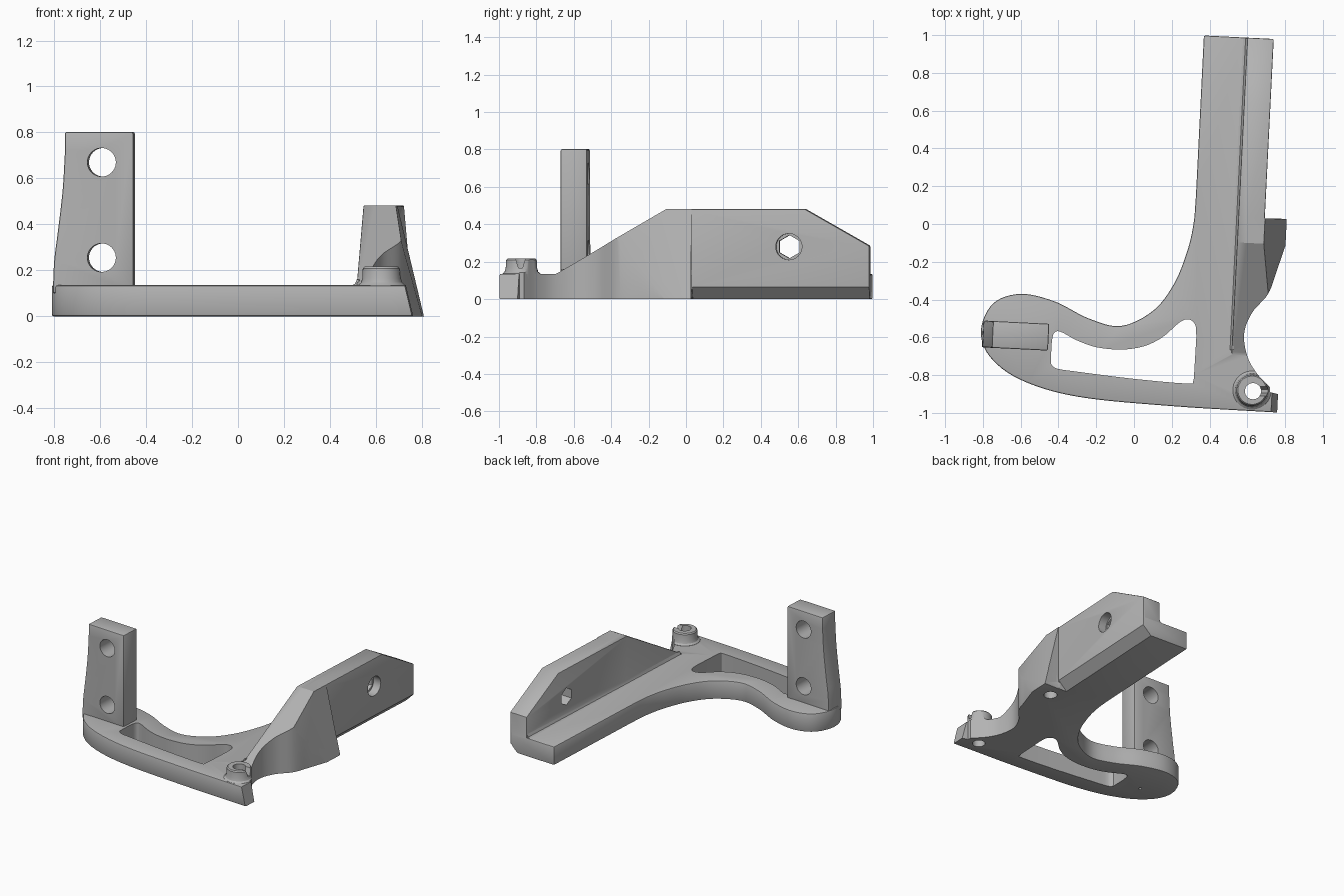
import bpy, bmesh, math
from mathutils import Matrix, Vector

old = bpy.data.objects.get("Cube")
if old:
    bpy.data.objects.remove(old)

TILT = Matrix.Rotation(-0.05, 4, 'Z')   # the rail and post lean slightly off axis
PLATE_TOP = 0.135

grey = bpy.data.materials.new("plain grey")
grey.use_nodes = True
grey.diffuse_color = (0.45, 0.45, 0.45, 1)
grey.node_tree.nodes["Principled BSDF"].inputs["Base Color"].default_value = grey.diffuse_color


def finish(name, bm, matrix=Matrix()):
    bmesh.ops.recalc_face_normals(bm, faces=bm.faces)
    bm.transform(matrix)
    mesh = bpy.data.meshes.new(name)
    bm.to_mesh(mesh)
    bm.free()
    mesh.materials.append(grey)
    ob = bpy.data.objects.new(name, mesh)
    bpy.context.collection.objects.link(ob)
    return ob


def prism(name, pts, axis, lo, hi, matrix=Matrix()):
    """Extrude a closed 2D profile from lo to hi along the named axis."""
    place = {'X': lambda a, b, c: (c, a, b),
             'Y': lambda a, b, c: (a, c, b),
             'Z': lambda a, b, c: (a, b, c)}[axis]
    bm = bmesh.new()
    face = bm.faces.new([bm.verts.new(place(a, b, lo)) for a, b in pts])
    out = bmesh.ops.extrude_face_region(bm, geom=[face])
    verts = [g for g in out["geom"] if isinstance(g, bmesh.types.BMVert)]
    bmesh.ops.translate(bm, verts=verts, vec=Vector(place(0, 0, hi - lo)))
    return finish(name, bm, matrix)


def disc(x, y, r, sides=40, start=0.0):
    return [(x + r * math.cos(start + i * math.tau / sides),
             y + r * math.sin(start + i * math.tau / sides)) for i in range(sides)]


def smooth(pts, steps=6):
    """Run an open smooth curve through the points."""
    p = [Vector(q) for q in pts]
    p = [2 * p[0] - p[1]] + p + [2 * p[-1] - p[-2]]
    out = []
    for a, b, c, d in zip(p, p[1:], p[2:], p[3:]):
        for i in range(steps):
            t = i / steps
            out.append(tuple(0.5 * (2 * b + (c - a) * t + (2 * a - 5 * b + 4 * c - d) * t * t
                                    + (3 * b - a - 3 * c + d) * t ** 3)))
    return out + [tuple(p[-2])]


def apply(ob, mod):
    bpy.context.view_layer.objects.active = ob
    bpy.ops.object.modifier_apply(modifier=mod.name)


def combine(ob, other, operation='DIFFERENCE', keep=False):
    mod = ob.modifiers.new("join", 'BOOLEAN')
    mod.operation, mod.object, mod.solver = operation, other, 'EXACT'
    apply(ob, mod)
    if not keep:
        bpy.data.objects.remove(other)


def soften(ob, width):
    mod = ob.modifiers.new("edge", 'BEVEL')
    mod.width, mod.segments, mod.limit_method = width, 2, 'ANGLE'
    mod.angle_limit = math.radians(40)
    apply(ob, mod)


# base plate: rail foot, curved arm and rounded end
outline = [(0.685, 0.03), (0.731, 0.98), (0.37, 0.998)]
outline += smooth([(0.328, 0.15), (0.315, 0), (0.28, -0.15), (0.21, -0.32), (0.1, -0.46), (-0.07, -0.54),
                   (-0.24, -0.5), (-0.42, -0.41), (-0.6, -0.37), (-0.745, -0.42), (-0.81, -0.56),
                   (-0.765, -0.7), (-0.6, -0.825), (-0.3, -0.914), (0.2, -0.964), (0.76, -0.998)])
outline += [(0.9, -1.0), (0.9, 0.025)]
body = prism("bracket_body", outline, 'Z', 0, PLATE_TOP)
soften(body, 0.008)

# opening in the arm
window = smooth([(-0.437, -0.64), (-0.425, -0.58), (-0.39, -0.57), (-0.3, -0.617), (-0.2, -0.652),
                 (-0.07, -0.665), (0.05, -0.648), (0.15, -0.6), (0.24, -0.522), (0.29, -0.505),
                 (0.325, -0.535), (0.33, -0.6)], 4)
window += smooth([(0.318, -0.8), (0.312, -0.835), (0.28, -0.845), (0, -0.82), (-0.3, -0.782),
                  (-0.41, -0.765), (-0.44, -0.74)], 3)
combine(body, prism("window_cut", window, 'Z', -0.1, 0.3))

# upright wall with sloped ends, and the wider buttress at its front
wall = prism("wall", [(-0.69, 0.05), (-0.69, 0.12), (-0.65, 0.143), (-0.07, 0.482), (0.67, 0.482),
                      (1.015, 0.285), (1.015, 0.05)], 'X', 0.55, 0.69, TILT)
soften(wall, 0.006)
combine(body, wall, 'UNION')
buttress = prism("buttress", [(-0.68, 0.05), (-0.68, 0.125), (-0.65, 0.143), (-0.07, 0.482),
                              (0.065, 0.482), (0.065, 0.05)], 'X', 0.6, 0.86, TILT)
combine(body, buttress, 'UNION')
fillet = prism("fillet", [(0.56, 0.12), (0.528, 0.12), (0.528, 0.135), (0.541, 0.141),
                          (0.55, 0.16), (0.56, 0.16)], 'Y', -0.64, 1.01, TILT)
combine(body, fillet, 'UNION')

# leaning outer face, scooped side and chamfer under the rail
slant = prism("slant_cut", [(0.809, -0.01), (0.687, 0.5), (1.2, 0.5), (1.2, -0.01)],
              'Y', -1.3, 0.09, TILT)
combine(body, slant, keep=True)
scoop = smooth([(0.80, -0.12), (0.755, -0.25), (0.71, -0.37), (0.625, -0.47), (0.583, -0.58),
                (0.6, -0.7), (0.65, -0.79), (0.72, -0.865)])
scoop += [(0.72, -0.89), (0.8, -0.91), (1.2, -0.91), (1.2, -0.06), (0.83, -0.06)]
combine(body, prism("scoop_cut", scoop, 'Z', -0.1, 0.7))
combine(body, prism("chamfer_cut", [(0.62, -0.005), (0.695, 0.07), (0.8, 0.07), (0.8, -0.005)],
                    'Y', 0.068, 1.2, TILT))

# wall hole: hexagon inside, round outside
combine(body, prism("hex_cut", disc(0.585, 0.28, 0.062, 6, math.pi / 2), 'X', 0.5, 0.8, TILT))
combine(body, prism("round_cut", disc(0.585, 0.28, 0.07), 'X', 0.63, 0.8, TILT))

# holes in the underside
for x, y, r, depth in ((0.68, -0.07, 0.045, 0.2), (0.63, -0.885, 0.043, 0.4), (-0.6, -0.65, 0.01, 0.1)):
    combine(body, prism("hole_cut", disc(x, y, r), 'Z', -0.1, depth))

# locating boss with a flared foot
bm = bmesh.new()
prof = [(0, 0.1), (0.102, 0.1), (0.102, 0.136), (0.09, 0.146), (0.084, 0.165),
        (0.082, 0.208), (0.075, 0.216), (0, 0.216)]
verts = [bm.verts.new((r, 0, z)) for r, z in prof]
edges = [bm.edges.new(pair) for pair in zip(verts, verts[1:])]
bmesh.ops.spin(bm, geom=verts + edges, axis=(0, 0, 1), cent=(0, 0, 0), angle=math.tau, steps=40)
bmesh.ops.remove_doubles(bm, verts=bm.verts, dist=0.0005)
boss = finish("boss", bm, Matrix.Translation((0.625, -0.88, 0)))
combine(boss, slant)
combine(boss, prism("scoop_cut", scoop, 'Z', -0.1, 0.7))
combine(boss, prism("hole_cut", disc(0.63, -0.885, 0.043), 'Z', 0, 0.4))
combine(boss, prism("notch_cut", [(-0.895, 0.165), (-0.875, 0.165), (-0.855, 0.23), (-0.915, 0.23)],
                    'X', 0.64, 0.8))

# upright post with a curved root and two bolt holes
post_frame = Matrix.Translation((-0.6, -0.592, 0)) @ TILT
profile = [(0.148, 0.1), (0.148, 0.802), (-0.15, 0.802)]
profile += smooth([(-0.15, 0.72), (-0.16, 0.55), (-0.182, 0.36), (-0.197, 0.24), (-0.203, 0.1)], 4)
post = prism("post", profile, 'Y', -0.071, 0.071, post_frame)
soften(post, 0.008)
for z in (0.67, 0.255):
    combine(post, prism("bolt_cut", disc(0.01, z, 0.062), 'Y', -0.3, 0.3, post_frame))

# smooth curves, crisp corners
for ob in (body, boss, post):
    bpy.ops.object.select_all(action='DESELECT')
    ob.select_set(True)
    bpy.context.view_layer.objects.active = ob
    bpy.ops.object.shade_smooth_by_angle(angle=math.radians(30))
